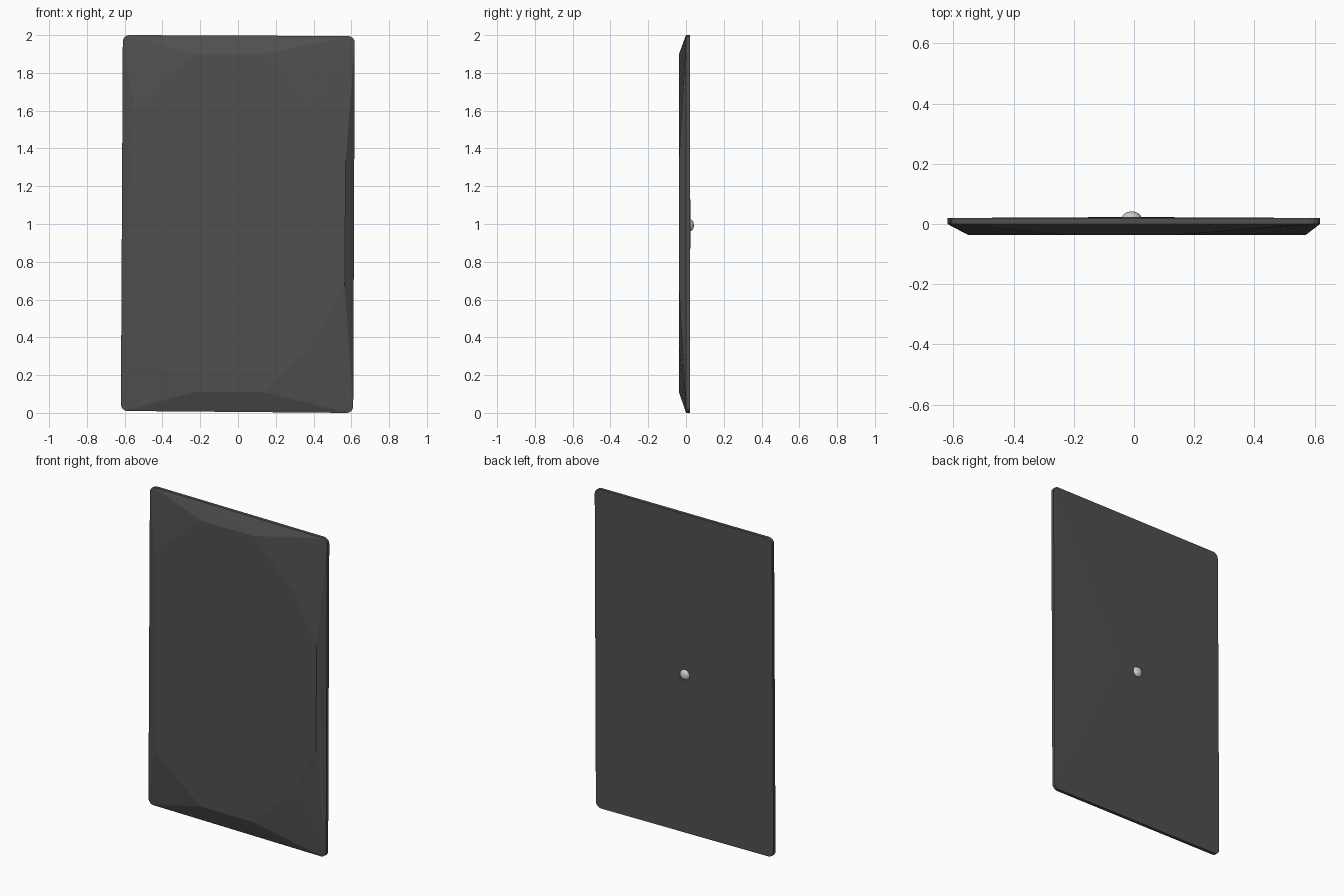
import bpy, bmesh, math
from mathutils import Vector

if "Cube" in bpy.data.objects:
    bpy.data.objects.remove(bpy.data.objects["Cube"])


def material(name, rgb):
    m = bpy.data.materials.new(name)
    m.diffuse_color = (*rgb, 1)
    m.use_nodes = True
    m.node_tree.nodes["Principled BSDF"].inputs["Base Color"].default_value = m.diffuse_color
    return m


def rounded_outline(corners, r, steps):
    """Outline in x, z with a rounded arc at each corner (anticlockwise)."""
    pts = []
    for i, (x, z) in enumerate(corners):
        sx, sz = (1 if x > 0 else -1), (1 if z > 1 else -1)
        start = (0, 90, 180, 270)[i]
        for k in range(steps + 1):
            a = math.radians(start + 90 * k / steps)
            pts.append((x - sx * r + r * math.cos(a), z - sz * r + r * math.sin(a)))
    return pts


# Slab: rim with rounded, slightly skewed corners, hulled with a faceted front
rim = rounded_outline([(0.618, 1.995), (-0.61, 2.0), (-0.62, 0.01), (0.61, 0.0)], 0.035, 4)
front = [(-0.23, 1.90), (0.13, 1.90), (0.40, 1.63), (0.57, 1.33), (0.565, 0.67),
         (0.40, 0.36), (0.13, 0.11), (-0.23, 0.11), (-0.55, 0.36), (-0.55, 1.62)]
back = [(-0.01 + 0.13 * math.cos(i * math.pi / 4), 1 + 0.13 * math.sin(i * math.pi / 4))
        for i in range(8)]

bm = bmesh.new()
for ring, y in ((rim, 0.02), (rim, 0.0), (front, -0.037), (back, 0.0225)):
    for x, z in ring:
        bm.verts.new((x, y, z))
bmesh.ops.convex_hull(bm, input=bm.verts[:])
bmesh.ops.dissolve_limit(bm, angle_limit=math.radians(0.05), verts=bm.verts[:], edges=bm.edges[:])
bmesh.ops.recalc_face_normals(bm, faces=bm.faces[:])
mesh = bpy.data.meshes.new("slab")
bm.to_mesh(mesh)
bm.free()
slab = bpy.data.objects.new("slab", mesh)
bpy.context.collection.objects.link(slab)
mesh.materials.append(material("dark_grey", (0.08, 0.08, 0.08)))

# Small domed stud in the middle of the back
bpy.ops.mesh.primitive_uv_sphere_add(segments=24, ring_count=12, radius=0.033,
                                     location=(-0.008, 0.018, 0.993))
stud = bpy.context.object
stud.name = "back_stud"
stud.scale = (1, 0.72, 1)
bpy.ops.object.shade_smooth()
